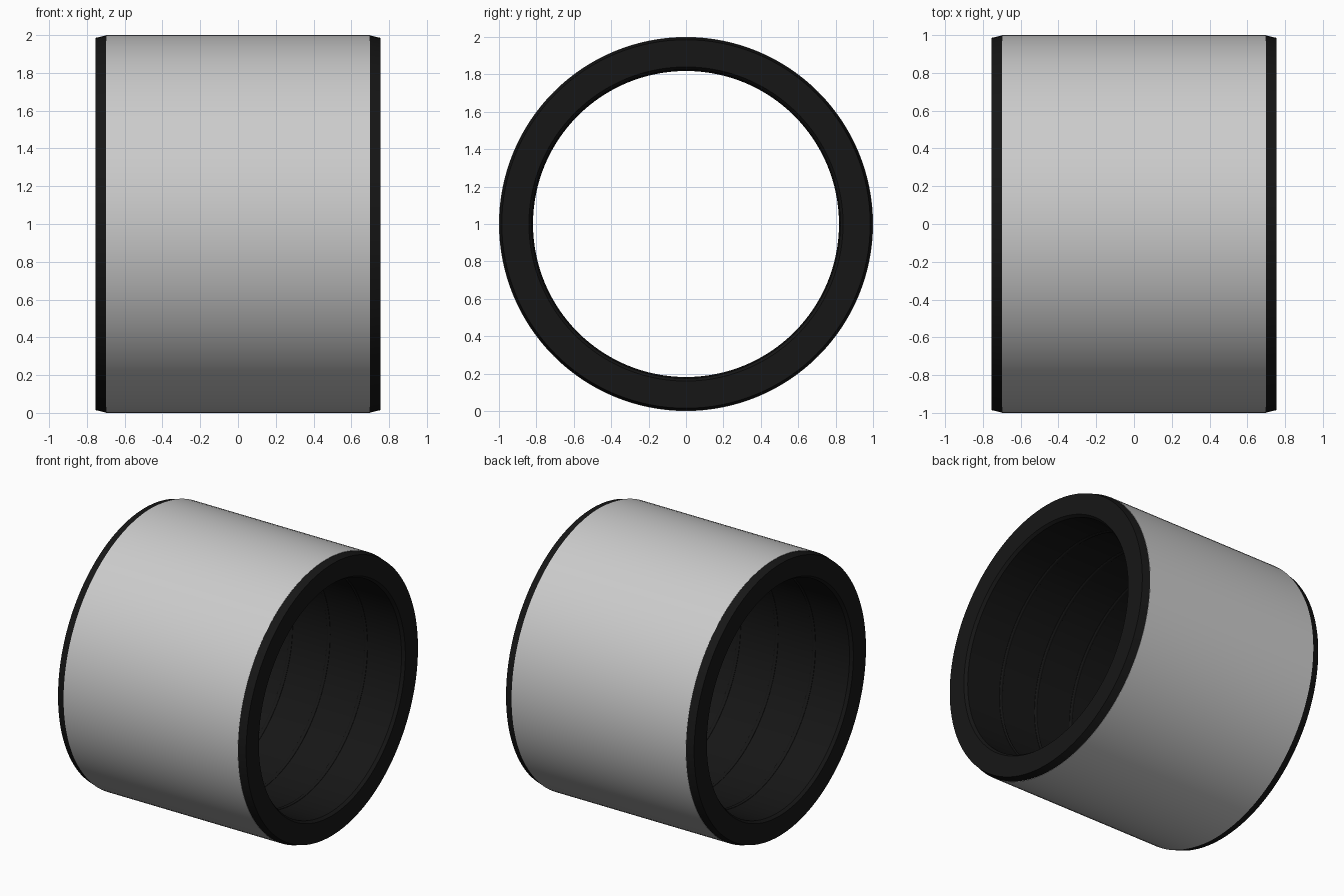
import bpy, bmesh, math

if "Cube" in bpy.data.objects:
    bpy.data.objects.remove(bpy.data.objects["Cube"])

SEG = 128
CENTRE_Z = 1.0


def lathe(name, profile, mat=None):
    """Spin a closed (x, radius) profile around the x axis."""
    bm = bmesh.new()
    rings = []
    for i in range(SEG):
        a = 2 * math.pi * i / SEG
        rings.append([bm.verts.new((x, r * math.sin(a), CENTRE_Z + r * math.cos(a)))
                      for x, r in profile])
    n = len(profile)
    for i in range(SEG):
        p, q = rings[i], rings[(i + 1) % SEG]
        for j in range(n):
            k = (j + 1) % n
            bm.faces.new((p[j], p[k], q[k], q[j]))
    bmesh.ops.recalc_face_normals(bm, faces=bm.faces)
    mesh = bpy.data.meshes.new(name)
    bm.to_mesh(mesh)
    bm.free()
    obj = bpy.data.objects.new(name, mesh)
    bpy.context.collection.objects.link(obj)
    if mat:
        mesh.materials.append(mat)
    bpy.ops.object.select_all(action='DESELECT')
    obj.select_set(True)
    bpy.context.view_layer.objects.active = obj
    bpy.ops.object.shade_smooth_by_angle(angle=math.radians(25))
    return obj


black = bpy.data.materials.new("black_liner")
black.diffuse_color = (0.008, 0.008, 0.008, 1)
black.use_nodes = True
black.node_tree.nodes["Principled BSDF"].inputs["Base Color"].default_value = black.diffuse_color

# Outer sleeve: plain grey tube
lathe("outer_sleeve", [(-0.70, 1.0), (0.70, 1.0), (0.70, 0.95), (-0.70, 0.95)])

# Inner liner with chamfered ends, recessed to hold the sleeve
half = [(0.70, 0.95), (0.70, 0.998), (0.755, 0.985), (0.755, 0.84), (0.735, 0.825)]
lathe("inner_liner", half + [(-x, r) for x, r in reversed(half)], black)

# Raised rings around the bore
for i, x in enumerate((-0.45, -0.15, 0.15, 0.45)):
    arc = [(x + 0.014 * math.cos(t * math.pi / 6), 0.828 - 0.010 * math.sin(t * math.pi / 6))
           for t in range(7)]
    lathe(f"bore_ring_{i + 1}", arc, black)
